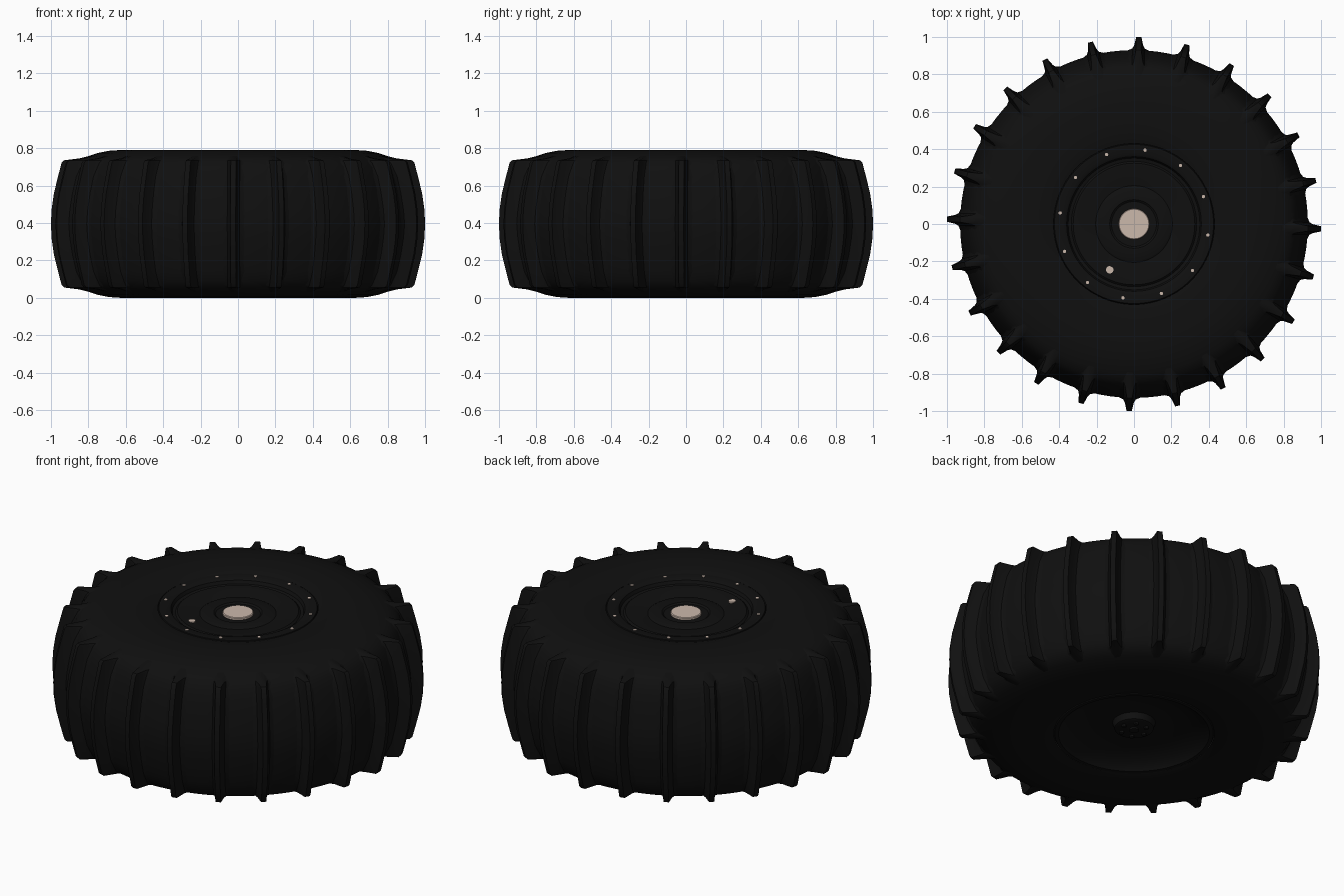
import bpy, bmesh, math

if "Cube" in bpy.data.objects:
    bpy.data.objects.remove(bpy.data.objects["Cube"])

def material(name, rgb):
    m = bpy.data.materials.new(name)
    m.diffuse_color = (*rgb, 1)
    m.use_nodes = True
    m.node_tree.nodes["Principled BSDF"].inputs["Base Color"].default_value = m.diffuse_color
    return m

RUBBER = material("black_rubber", (0.005, 0.005, 0.005))
RIM = material("black_rim", (0.005, 0.005, 0.005))
METAL = material("pale_metal", (0.6, 0.48, 0.41))
H = 0.79

def finish(name, bm, mat, angle=35):
    bmesh.ops.remove_doubles(bm, verts=bm.verts, dist=1e-5)
    bmesh.ops.recalc_face_normals(bm, faces=bm.faces)
    me = bpy.data.meshes.new(name)
    bm.to_mesh(me)
    bm.free()
    ob = bpy.data.objects.new(name, me)
    bpy.context.collection.objects.link(ob)
    me.materials.append(mat)
    bpy.ops.object.select_all(action='DESELECT')
    ob.select_set(True)
    bpy.context.view_layer.objects.active = ob
    bpy.ops.object.shade_smooth_by_angle(angle=math.radians(angle))
    return ob

def lathe(name, profile, mat, seg=96, angle=35):
    bm = bmesh.new()
    vs = [bm.verts.new((r, 0, z)) for r, z in profile]
    es = [bm.edges.new(p) for p in zip(vs, vs[1:])]
    bmesh.ops.spin(bm, geom=vs + es, cent=(0, 0, 0), axis=(0, 0, 1),
                   angle=2 * math.pi, steps=seg, use_duplicate=False)
    return finish(name, bm, mat, angle)

def studs(name, count, radius, start, z0, z1, size, mat, sides=12):
    bm = bmesh.new()
    for i in range(count):
        a = math.radians(start) + i * 2 * math.pi / count
        ret = bmesh.ops.create_cone(bm, cap_ends=True, segments=sides, radius1=size,
                                    radius2=size, depth=z1 - z0)
        bmesh.ops.translate(bm, verts=ret["verts"],
                            vec=(radius * math.cos(a), radius * math.sin(a), (z0 + z1) / 2))
    return finish(name, bm, mat)

# Tyre carcass: half profile mirrored about mid height
half = [(0.43, 0.775), (0.46, 0.784), (0.52, 0.789), (0.63, 0.79), (0.69, 0.786), (0.75, 0.774),
        (0.80, 0.757), (0.84, 0.737), (0.868, 0.70), (0.887, 0.65), (0.905, 0.58),
        (0.922, 0.48), (0.93, H / 2)]
lathe("tyre_carcass", half + [(r, H - z) for r, z in half[-2::-1]], RUBBER)

# Sand paddles: lofted ribs with flared roots; rows are (z, carcass radius, tip radius)
rows = [(0.762, 0.775, 0.782), (0.745, 0.815, 0.85), (0.735, 0.83, 0.93), (0.722, 0.845, 0.943),
        (0.65, 0.884, 0.962), (0.56, 0.905, 0.984), (0.47, 0.92, 0.997), (H / 2, 0.927, 1.0)]
rows += [(H - z, a, b) for z, a, b in rows[-2::-1]]
section = [(-0.085, -0.03), (-0.055, 0.04), (-0.033, 0.17), (-0.024, 0.4), (-0.014, 1.0)]
section += [(-w, f) for w, f in section[::-1]]
bm = bmesh.new()
for i in range(24):
    t = math.radians(-1.5 + 15 * i)
    c, s = math.cos(t), math.sin(t)
    loft = []
    for z, r0, r1 in rows:
        ring = []
        for w, f in section:
            r = r0 + (r1 - r0) * f
            x = math.sqrt(r * r - w * w)
            ring.append(bm.verts.new((x * c - w * s, x * s + w * c, z)))
        loft.append(ring)
    for a, b in zip(loft, loft[1:]):
        for k in range(len(a) - 1):
            bm.faces.new((a[k], a[k + 1], b[k + 1], b[k]))
    bm.faces.new(loft[0])
    bm.faces.new(loft[-1][::-1])
finish("tread_paddles", bm, RUBBER)

# Outer wheel face: bead ring, grooves and stepped disc
lathe("wheel_face", [(0.436, 0.74), (0.43, 0.765), (0.425, 0.778), (0.375, 0.778), (0.36, 0.77),
                     (0.352, 0.752), (0.335, 0.748), (0.325, 0.757), (0.31, 0.757), (0.22, 0.745),
                     (0.205, 0.742), (0.195, 0.748), (0.13, 0.748), (0.12, 0.74), (0, 0.74)], RIM)

# Inner wheel side: lip, shallow bowl and hub
lathe("wheel_back", [(0.436, 0.05), (0.43, 0.022), (0.425, 0.012), (0.405, 0.012), (0.395, 0.022),
                     (0.36, 0.045), (0.29, 0.068), (0.20, 0.08), (0.115, 0.08), (0.105, 0.045),
                     (0.095, 0.04), (0, 0.04)], RIM)
studs("hub_lugs", 6, 0.07, 0, 0.028, 0.06, 0.013, RIM, 6)
studs("hub_centre", 1, 0, 0, 0.03, 0.06, 0.025, RIM, 24)

# Pale metal details
lathe("hub_cap", [(0.083, 0.735), (0.083, 0.75), (0.079, 0.753), (0, 0.753)], METAL, 48)
studs("rim_bolts", 12, 0.399, 21.5, 0.76, 0.781, 0.009, METAL)
studs("valve", 1, 0.277, 242, 0.735, 0.758, 0.02, METAL, 24)
